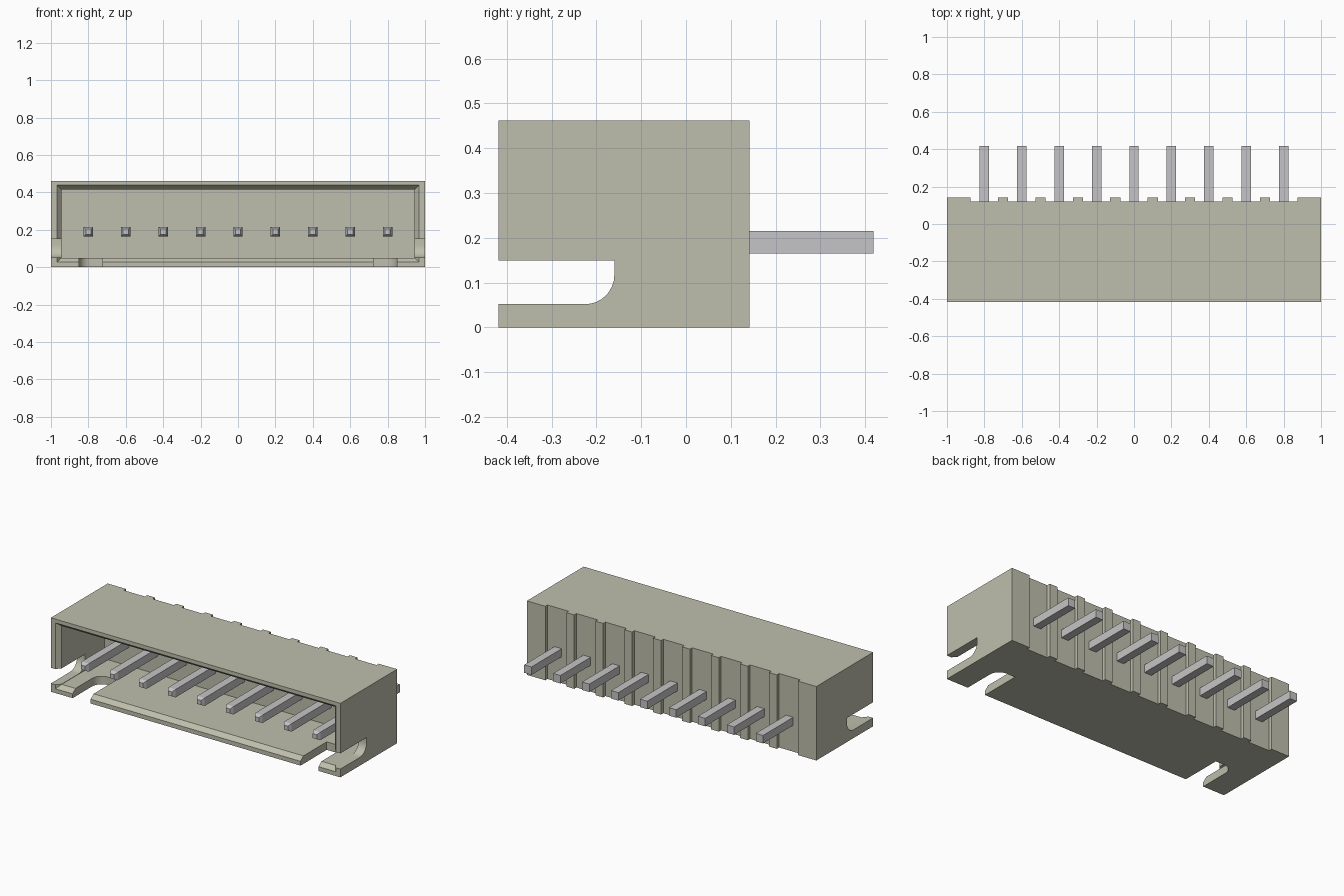
import bpy, bmesh, math
from mathutils import Vector

if "Cube" in bpy.data.objects:
    bpy.data.objects.remove(bpy.data.objects["Cube"], do_unlink=True)


def material(name, rgb):
    m = bpy.data.materials.new(name)
    m.use_nodes = True
    m.diffuse_color = (*rgb, 1)
    m.node_tree.nodes["Principled BSDF"].inputs["Base Color"].default_value = (*rgb, 1)
    return m


plastic = material("warm grey plastic", (0.52, 0.52, 0.42))
metal = material("pin metal", (0.56, 0.56, 0.57))


def loft(name, rings, mat):
    """Join rings of equal point count into a closed solid."""
    bm = bmesh.new()
    loops = [[bm.verts.new(p) for p in ring] for ring in rings]
    n = len(loops[0])
    for a, b in zip(loops, loops[1:]):
        for i in range(n):
            j = (i + 1) % n
            bm.faces.new((a[i], a[j], b[j], b[i]))
    bm.faces.new(loops[0][::-1])
    bm.faces.new(loops[-1])
    bmesh.ops.recalc_face_normals(bm, faces=bm.faces)
    me = bpy.data.meshes.new(name)
    bm.to_mesh(me)
    bm.free()
    me.materials.append(mat)
    ob = bpy.data.objects.new(name, me)
    bpy.context.collection.objects.link(ob)
    return ob


def rect(x0, x1, z0, z1, y):
    return [(x0, y, z0), (x1, y, z0), (x1, y, z1), (x0, y, z1)]


def box(name, x0, x1, y0, y1, z0, z1, mat):
    return loft(name, [rect(x0, x1, z0, z1, y) for y in (y0, y1)], mat)


def slot_profile(a_fillet, a_square, radius):
    """Slot running in y, with one rounded corner at its closed end."""
    front, end = -0.5, -0.16
    s = math.copysign(radius, a_square - a_fillet)
    pts = [(front, a_fillet)]
    for i in range(9):
        t = math.radians(90 * i / 8)
        pts.append((end - radius + radius * math.sin(t),
                    a_fillet + s * (1 - math.cos(t))))
    return pts + [(end, a_square), (front, a_square)]


def cut(target, cutter):
    mod = target.modifiers.new("cut", "BOOLEAN")
    mod.operation = "DIFFERENCE"
    mod.solver = "EXACT"
    mod.object = cutter
    cutter.hide_render = True
    bpy.context.view_layer.objects.active = target
    bpy.ops.object.modifier_apply(modifier=mod.name)
    bpy.data.objects.remove(cutter, do_unlink=True)


# Housing block
housing = box("housing", -1, 1, -0.418, 0.142, 0, 0.462, plastic)

# Open cavity with a chamfered mouth
cavity = []
for y, grow in ((-0.45, 0.05), (-0.39, 0), (0.03, 0)):
    cavity.append(rect(-0.945 - grow, 0.945 + grow, 0.05 - grow, 0.415 + grow, y))
cut(housing, loft("cavity_cutter", cavity, plastic))

# Key slots in both side walls and in the floor
for side in (-1, 1):
    wall = slot_profile(0.052, 0.15, 0.065)
    cut(housing, loft("side_slot_cutter",
                      [[(side * x, y, z) for y, z in wall] for x in (0.9, 1.1)], plastic))
    floor = slot_profile(0.85, 0.725, 0.065)
    cut(housing, loft("floor_slot_cutter",
                      [[(side * x, y, z) for y, x in floor] for z in (-0.1, 0.08)], plastic))

# Back grooves and pins, one per contact
for i in range(9):
    x = (i - 4) * 0.2
    cut(housing, box("groove_cutter", x - 0.073, x + 0.073, 0.12, 0.2, -0.1, 0.6, plastic))
    rings = []
    for y, half in ((-0.385, 0.014), (-0.365, 0.025), (0.418, 0.025)):
        rings.append(rect(x - half, x + half, 0.19 - half, 0.19 + half, y))
    loft(f"pin_{i + 1}", rings, metal)

# Smooth only the rounded slot ends
bpy.ops.object.select_all(action="DESELECT")
housing.select_set(True)
bpy.context.view_layer.objects.active = housing
bpy.ops.object.shade_smooth_by_angle(angle=math.radians(25))
